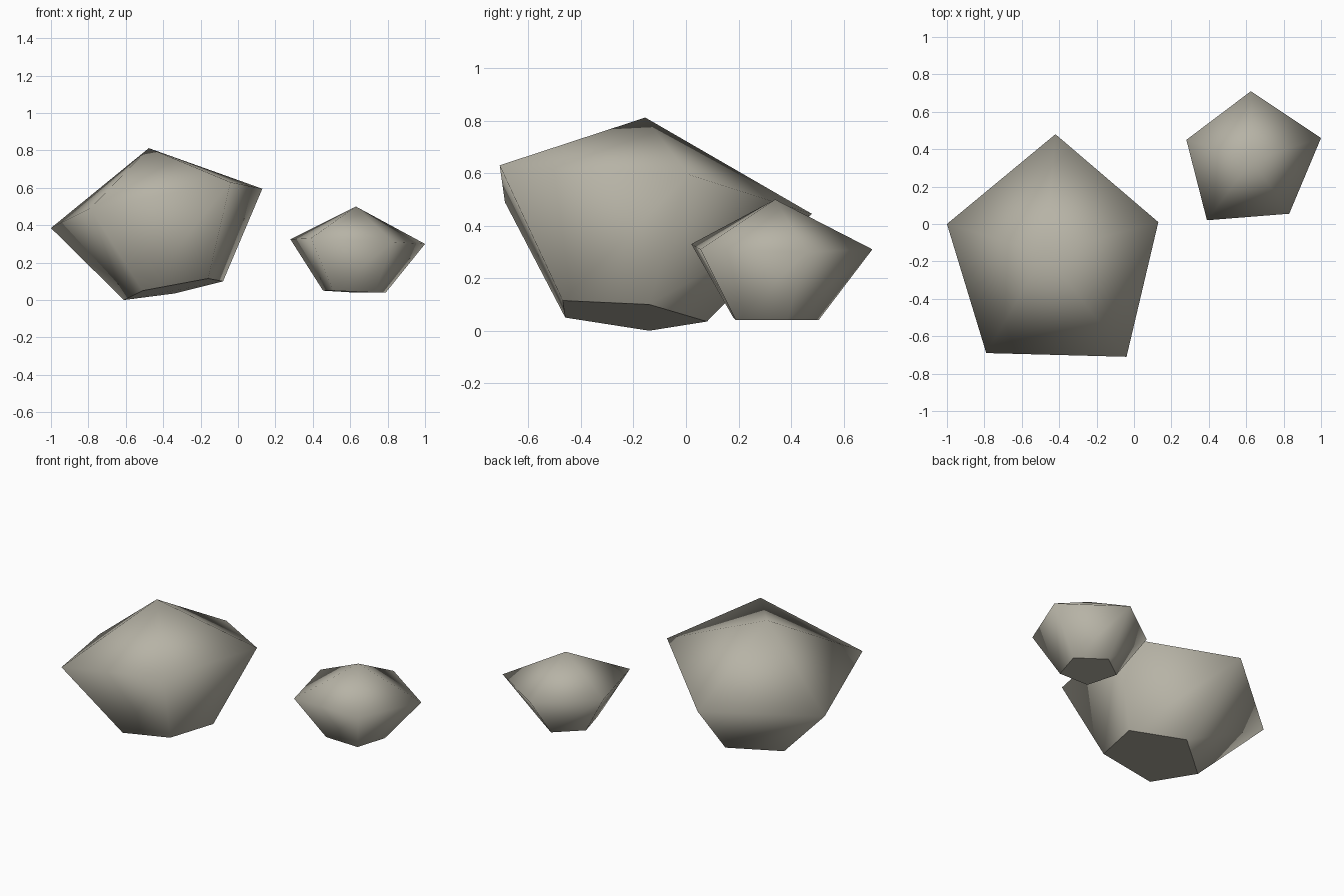
import bpy, bmesh

if "Cube" in bpy.data.objects:
    bpy.data.objects.remove(bpy.data.objects["Cube"])

stone = bpy.data.materials.new("warm grey stone")
stone.diffuse_color = (0.47, 0.45, 0.38, 1)
stone.use_nodes = True
stone.node_tree.nodes["Principled BSDF"].inputs["Base Color"].default_value = stone.diffuse_color


def rock(name, base, girdle, peak):
    """Faceted boulder: flat base, wide five-sided girdle, pointed top."""
    bm = bmesh.new()
    low = [bm.verts.new(p) for p in base]
    mid = [bm.verts.new(p) for p in girdle]
    top = bm.verts.new(peak)
    n = len(base)
    for i in range(n):
        j = (i + 1) % n
        bm.faces.new((low[i], low[j], mid[j], mid[i])).smooth = True
        bm.faces.new((mid[i], mid[j], top)).smooth = True
    underside = bm.faces.new(low[::-1])
    # crisp edge around the underside
    for e in underside.edges:
        e.smooth = False
    mesh = bpy.data.meshes.new(name)
    bm.to_mesh(mesh)
    bm.free()
    mesh.materials.append(stone)
    bpy.context.collection.objects.link(bpy.data.objects.new(name, mesh))


# Large rock
rock("large_rock",
     [(-0.61, -0.14, 0.00), (-0.51, -0.46, 0.05), (-0.16, -0.47, 0.115),
      (-0.08, -0.14, 0.10), (-0.34, 0.08, 0.035)],
     [(-1.00, 0.00, 0.385), (-0.79, -0.69, 0.49), (-0.04, -0.71, 0.63),
      (0.13, 0.01, 0.595), (-0.42, 0.48, 0.445)],
     (-0.477, -0.155, 0.812))

# Small rock
rock("small_rock",
     [(0.455, 0.38, 0.05), (0.51, 0.18, 0.05), (0.73, 0.19, 0.04),
      (0.79, 0.385, 0.04), (0.62, 0.505, 0.04)],
     [(0.28, 0.45, 0.325), (0.39, 0.02, 0.33), (0.83, 0.055, 0.31),
      (1.00, 0.46, 0.30), (0.625, 0.71, 0.31)],
     (0.63, 0.34, 0.50))
